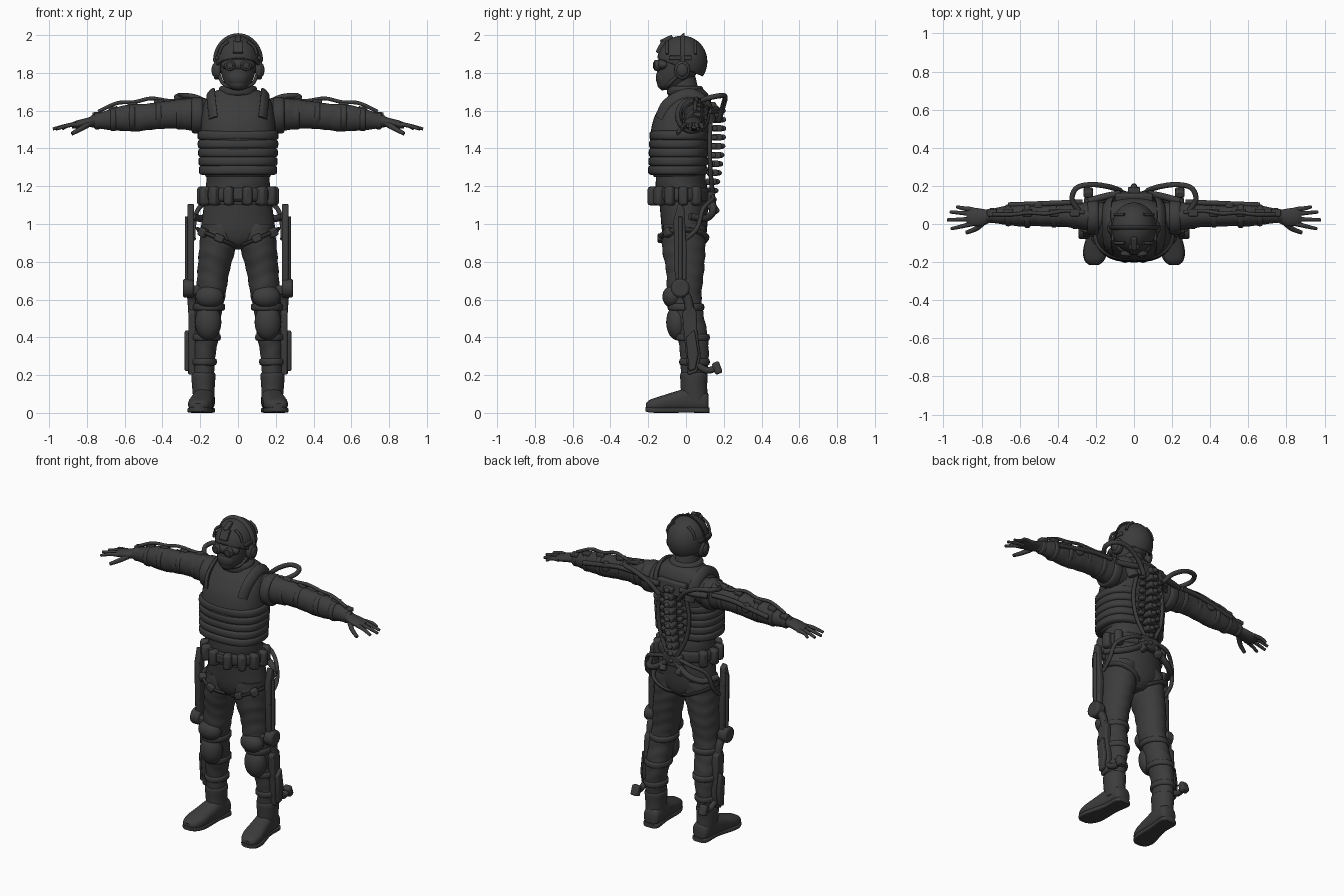
import bpy, bmesh, math
from math import sin, cos, pi, radians
from mathutils import Vector, Matrix, Euler

old = bpy.data.objects.get("Cube")
if old:
    bpy.data.objects.remove(old, do_unlink=True)

charcoal = bpy.data.materials.new("charcoal")
charcoal.use_nodes = True
shade = (.045, .045, .045, 1)
charcoal.diffuse_color = shade
charcoal.node_tree.nodes["Principled BSDF"].inputs["Base Color"].default_value = shade


# ---------- helpers ----------
def finish(bm, name, mirror=False, bevel=0):
    bmesh.ops.recalc_face_normals(bm, faces=bm.faces)
    mesh = bpy.data.meshes.new(name)
    bm.to_mesh(mesh)
    bm.free()
    mesh.materials.append(charcoal)
    mesh.shade_smooth()
    mesh.set_sharp_from_angle(angle=radians(40))
    obj = bpy.data.objects.new(name, mesh)
    bpy.context.scene.collection.objects.link(obj)
    if bevel:
        mod = obj.modifiers.new("bevel", 'BEVEL')
        mod.width, mod.segments = bevel, 2
    if mirror:
        obj.modifiers.new("mirror", 'MIRROR').use_mirror_merge = False
    return obj


def smooth_rows(rows, steps):
    """Catmull-Rom interpolation of equal-length rows."""
    out, last = [], len(rows) - 1
    for i in range(last):
        a, b, c, d = (rows[min(max(i + k, 0), last)] for k in (-1, 0, 1, 2))
        for s in range(steps):
            t = s / steps
            out.append([q + t * (r - p + t * (2 * p - 5 * q + 4 * r - w + t * (3 * q - p - 3 * r + w))) / 2
                        for p, q, r, w in zip(a, b, c, d)])
    return out + [list(rows[last])]


def skin(rings):
    bm = bmesh.new()
    loops = [[bm.verts.new(p) for p in ring] for ring in rings]
    n = len(loops[0])
    for low, high in zip(loops, loops[1:]):
        for i in range(n):
            j = (i + 1) % n
            bm.faces.new((low[i], low[j], high[j], high[i]))
    bm.faces.new(loops[0])
    bm.faces.new(loops[-1])
    return bm


def loft(name, axis, rows, power=2, steps=5, sides=32, fold=0, mirror=False):
    """Each row: position on axis, two centre values, two radii."""
    rings = []
    for t, cu, cv, ru, rv in smooth_rows(rows, steps):
        ring = []
        for i in range(sides):
            a = 2 * pi * i / sides
            k = 1 + fold * sin(t * 85 + 2 * sin(a * 2))
            u = cu + k * ru * math.copysign(abs(cos(a)) ** (2 / power), cos(a))
            v = cv + k * rv * math.copysign(abs(sin(a)) ** (2 / power), sin(a))
            ring.append({'x': (t, u, v), 'y': (u, t, v), 'z': (u, v, t)}[axis])
        rings.append(ring)
    return finish(skin(rings), name, mirror)


def tube(name, points, radius, end=None, flat=1, mirror=True, steps=5, sides=10):
    path = [Vector(p) for p in smooth_rows(points, steps)]
    end = radius if end is None else end
    rings, side = [], None
    for i, p in enumerate(path):
        d = (path[min(i + 1, len(path) - 1)] - path[max(i - 1, 0)]).normalized()
        if side is None:
            side = d.orthogonal().normalized()
        side = (side - d * side.dot(d)).normalized()
        up = d.cross(side)
        r = radius + (end - radius) * i / (len(path) - 1)
        rings.append([p + side * r * cos(2 * pi * k / sides) + up * r * flat * sin(2 * pi * k / sides)
                      for k in range(sides)])
    return finish(skin(rings), name, mirror)


def shape(name, kind, centre, size, turn=(0, 0, 0), mirror=False, bevel=0):
    """Box, ball or drum (drum axis is its local z), size is full extent."""
    bm = bmesh.new()
    if kind == "box":
        bmesh.ops.create_cube(bm, size=1)
    elif kind == "ball":
        bmesh.ops.create_uvsphere(bm, u_segments=24, v_segments=16, radius=.5)
    else:
        bmesh.ops.create_cone(bm, cap_ends=True, segments=24, radius1=.5, radius2=.5, depth=1)
    spin = Euler([radians(v) for v in turn])
    bm.transform(Matrix.LocRotScale(Vector(centre), spin, Vector(size)))
    return finish(bm, name, mirror, bevel)


def side_plate(name, outline, inner, outer, bevel=.008):
    bm = skin([[(x, y, z) for y, z in outline] for x in (inner, outer)])
    return finish(bm, name, True, bevel)


def band(name, axis, t, cu, cv, ru, rv, half=.02, lip=.01, power=2, mirror=True):
    rows = [(t - half, cu, cv, ru - lip, rv - lip), (t - half * .6, cu, cv, ru, rv),
            (t + half * .6, cu, cv, ru, rv), (t + half, cu, cv, ru - lip, rv - lip)]
    return loft(name, axis, rows, power, steps=3, mirror=mirror)


# ---------- head ----------
loft("head", 'z', [(1.71, 0, -.085, .03, .045), (1.73, 0, -.075, .06, .075), (1.78, 0, -.055, .085, .1),
                   (1.85, 0, -.035, .095, .115), (1.92, 0, -.03, .08, .1)])
loft("neck", 'z', [(1.62, 0, .01, .095, .09), (1.7, 0, -.01, .075, .08), (1.78, 0, -.025, .065, .075)])
bm = bmesh.new()
bmesh.ops.create_uvsphere(bm, u_segments=40, v_segments=28, radius=1)
bm.transform(Matrix.LocRotScale(Vector((0, -.02, 1.86)), None, Vector((.118, .133, .137))))
bmesh.ops.bisect_plane(bm, geom=bm.verts[:] + bm.edges[:] + bm.faces[:], plane_co=(0, -.02, 1.825),
                       plane_no=(0, .4, 1), clear_inner=True)
helmet = finish(bm, "helmet")
helmet.modifiers.new("shell", 'SOLIDIFY').thickness = .012
arc = [(.122 * cos(a), -.02, 1.86 + .139 * sin(a)) for a in [pi * i / 12 for i in range(13)]]
tube("headset_band", arc, .016, flat=.35, mirror=False, steps=2)
for y in (-.1, .05):
    tube("helmet_seam", [(0.1, y, 1.9), (.085, y, 1.94), (.05, y, 1.967)], .008)
shape("ear_cup", "drum", (.11, -.02, 1.815), (.1, .085, .035), (0, 90, 0), True, .01)
shape("ear_cup_cap", "ball", (.125, -.02, 1.815), (.03, .06, .07), mirror=True)
shape("helmet_side_rail", "box", (.113, -.03, 1.88), (.018, .12, .022), mirror=True, bevel=.005)
shape("helmet_mount", "box", (0, -.132, 1.935), (.055, .03, .07), (-28, 0, 0), bevel=.006)
shape("mount_arm", "box", (0, -.1, 1.972), (.03, .07, .035), (25, 0, 0), bevel=.006)
shape("goggle_frame", "ball", (0, -.12, 1.843), (.18, .085, .07))
shape("goggle_lens", "drum", (.042, -.153, 1.84), (.058, .058, .03), (90, 0, 8), True, .006)
shape("goggle_cap", "drum", (.042, -.164, 1.84), (.036, .036, .02), (90, 0, 8), True, .004)
shape("face_mask", "ball", (0, -.115, 1.775), (.12, .09, .11))
tube("chin_strap", [(.1, -.04, 1.79), (.075, -.09, 1.74), (0, -.125, 1.715)], .009)

# ---------- torso ----------
loft("vest", 'z', [(1.25, 0, -.04, .17, .13), (1.3, 0, -.04, .19, .145), (1.45, 0, -.035, .2, .155),
                   (1.56, 0, -.018, .195, .152), (1.64, 0, .005, .18, .13), (1.69, 0, .015, .145, .1),
                   (1.715, 0, .01, .09, .08)], power=2.4)
for i in range(5):
    band("vest_rib", 'z', 1.285 + .046 * i, 0, -.043 + .002 * i, .206 + .002 * i, .157, half=.025,
         lip=.014, power=2.5, mirror=False)
band("collar", 'z', 1.705, 0, -.005, .1, .095, half=.025, mirror=False)
tube("shoulder_strap", [(.13, -.14, 1.56), (.14, -.1, 1.64), (.145, .01, 1.695), (.14, .1, 1.65),
                        (.12, .14, 1.54)], .032, flat=.4)
loft("waist", 'z', [(1.1, 0, -.02, .175, .13), (1.2, 0, -.025, .168, .135), (1.27, 0, -.03, .17, .13)], fold=.01)
loft("pelvis", 'z', [(1.16, 0, -.015, .17, .13), (1.05, 0, -.01, .187, .125), (.96, 0, -.008, .19, .118),
                     (.9, 0, -.005, .12, .1), (.865, 0, 0, .05, .06)])
band("belt", 'z', 1.155, 0, -.025, .19, .15, half=.035, mirror=False)
for degrees in (-105, -75, -48, -132, -22, -158, 5, 175, 32, 148):
    a = radians(degrees)
    shape("belt_pouch", "box", (.187 * cos(a), -.028 + .15 * sin(a), 1.148), (.05, .06, .1),
          (0, 0, degrees + 90), bevel=.016)
shape("belt_buckle", "box", (0, -.178, 1.155), (.05, .02, .05), bevel=.006)

# ---------- arms ----------
loft("arm", 'x', [(.14, .03, 1.575, .08, .085), (.24, .04, 1.58, .075, .086), (.35, .045, 1.58, .062, .074),
                  (.47, .045, 1.568, .058, .07), (.53, .045, 1.562, .056, .072), (.6, .045, 1.56, .057, .068),
                  (.7, .045, 1.55, .045, .05), (.78, .04, 1.543, .03, .03)], fold=.012, steps=8, mirror=True)
band("shoulder_cap", 'x', .215, .035, 1.575, .092, .096, half=.03)
for x, r in ((.31, .076), (.42, .068), (.56, .07), (.66, .061), (.745, .043)):
    band("arm_cuff", 'x', x, .045, 1.577 - .1 * max(0, x - .42), r - .005, r, half=.016, lip=.008)
    shape("arm_clamp", "box", (x, .06, 1.577 + r - .12 * max(0, x - .42)), (.05, .04, .025), (0, 6, 0), True, .006)
tube("arm_top_cable", [(.26, .06, 1.66), (.36, .07, 1.652), (.46, .055, 1.665), (.55, .06, 1.645),
                       (.64, .05, 1.64), (.74, .05, 1.595)], .01)
tube("arm_rear_rod", [(.27, .115, 1.61), (.4, .11, 1.61), (.52, .105, 1.59), (.66, .1, 1.565)], .014)
shape("elbow_joint", "drum", (.5, .098, 1.585), (.06, .06, .03), (90, 0, 0), True, .006)
loft("palm", 'x', [(.75, .04, 1.545, .03, .03), (.8, .035, 1.537, .045, .025), (.85, .038, 1.527, .048, .022),
                   (.88, .04, 1.521, .04, .016)], mirror=True)
for base, tip, reach in ((.076, .09, .93), (.052, .063, .965), (.026, .022, .98), (.002, -.025, .96)):
    tube("finger", [(.85, base, 1.526), (.9, (base + tip) / 2, 1.522), (reach, tip, 1.503)], .014, .008)
tube("thumb", [(.79, .01, 1.53), (.83, -.025, 1.505), (.88, -.045, 1.478)], .017, .01)

# ---------- legs ----------
loft("trouser_leg", 'z', [(1.0, .095, -.008, .098, .11), (.88, .108, -.012, .097, .115), (.75, .13, -.005, .085, .1),
                          (.62, .145, -.008, .078, .09), (.52, .16, .01, .072, .083), (.42, .168, .033, .07, .08),
                          (.3, .18, .045, .06, .075), (.17, .183, .04, .055, .066)],
     fold=.018, steps=9, mirror=True)
strap = [(.108 + .103 * cos(a), -.012 + .121 * sin(a), .925 + .045 * cos(a)) for a in
         [2 * pi * i / 16 for i in range(17)]]
tube("thigh_strap", strap, .016, flat=.6, steps=2)
shape("strap_buckle", "box", (.1, -.135, .925), (.05, .03, .04), (0, -25, 0), True, .008)
shape("strap_pouch", "box", (.185, -.095, .955), (.045, .04, .045), (0, -25, 35), True, .008)
shape("upper_knee_pad", "ball", (.15, -.07, .615), (.15, .11, .12), mirror=True)
shape("lower_knee_pad", "ball", (.158, -.045, .48), (.14, .12, .19), mirror=True)
for z, cx, cy, r in ((.56, .153, 0, .084), (.4, .17, .035, .078), (.27, .181, .045, .068)):
    band("leg_strap", 'z', z, cx, cy, r, r + .012, half=.018, lip=.008)
loft("boot_shaft", 'z', [(.06, .18, .045, .056, .072), (.14, .183, .042, .06, .07), (.2, .183, .042, .064, .073),
                         (.215, .183, .042, .055, .065)], mirror=True)
loft("boot_foot", 'y', [(.12, .175, .055, .035, .04), (.1, .175, .062, .052, .055), (.02, .18, .07, .056, .063),
                        (-.06, .19, .06, .06, .052), (-.14, .2, .047, .064, .04), (-.19, .207, .04, .05, .03),
                        (-.212, .21, .035, .025, .016)], power=2.5, mirror=True)
loft("boot_sole", 'y', [(.125, .175, .014, .035, .014), (.1, .175, .014, .054, .014), (0, .182, .015, .05, .014),
                        (-.13, .2, .014, .066, .014), (-.19, .208, .016, .052, .014),
                        (-.215, .21, .02, .026, .012)], power=5, mirror=True)

# ---------- leg frame ----------
side_plate("thigh_bar", [(-.045, .63), (-.06, .75), (-.066, 1.02), (-.04, 1.11), (-.01, 1.09), (.005, .85),
                         (0, .65)], .232, .268)
shape("thigh_bar_piston", "drum", (.27, -.03, .87), (.022, .022, .34), mirror=True, bevel=.004)
shape("knee_hinge", "drum", (.262, -.03, .66), (.1, .1, .06), (0, 90, 0), True, .012)
shape("hinge_bracket", "box", (.225, -.03, .65), (.07, .07, .05), mirror=True, bevel=.01)
tube("knee_link", [(.25, -.02, .65), (.245, .01, .6), (.24, .02, .53)], .024)
side_plate("shin_shell", [(-.02, .53), (.025, .575), (.055, .54), (.06, .43), (.078, .3), (.06, .215), (.01, .2),
                          (-.005, .35)], .222, .262)
side_plate("shin_cover", [(.0, .4), (.045, .44), (.066, .31), (.05, .23), (.015, .22)], .255, .283)
tube("heel_spur", [(.245, .05, .26), (.245, .11, .225), (.24, .165, .24)], .018)
shape("spur_tip", "box", (.24, .165, .238), (.05, .04, .065), (20, 0, 0), True, .01)

# ---------- back frame ----------
for i in range(11):
    z = 1.13 + i * .047
    y = .115 + .05 * sin(i / 10 * pi * .6)
    shape("spine_segment", "box", (0, y, z), (.065, .06, .034), bevel=.009)
    shape("spine_knob", "ball", (0, y + .028, z), (.035, .04, .03))
    if i > 2:
        shape("back_rib_knob", "box", (.06, y - .015, z), (.032, .035, .026), mirror=True, bevel=.007)
shape("upper_back_plate", "box", (0, .14, 1.6), (.2, .05, .09), (8, 0, 0), bevel=.012)
tube("shoulder_strut", [(.07, .16, 1.61), (.15, .145, 1.6), (.24, .12, 1.6)], .018)
tube("shoulder_hose", [(.07, .175, 1.55), (.13, .195, 1.62), (.22, .207, 1.67), (.3, .19, 1.68), (.325, .13, 1.67),
                       (.29, .07, 1.65)], .014)
tube("back_hose", [(.09, .13, 1.55), (.11, .125, 1.42), (.09, .13, 1.28), (.03, .14, 1.16)], .012)
shape("lumbar_plate", "box", (0, .13, 1.13), (.13, .045, .08), bevel=.012)
tube("hip_strut", [(.03, .14, 1.12), (.11, .14, 1.06), (.19, .1, 1.03), (.24, .02, 1.04)], .019)
tube("hip_hose", [(.04, .14, 1.15), (.13, .14, 1.13), (.21, .09, 1.08), (.235, .06, .98), (.235, .0, .92)], .012)
shape("hip_hook", "box", (.06, .145, 1.08), (.04, .045, .06), (35, 0, 20), True, .01)
